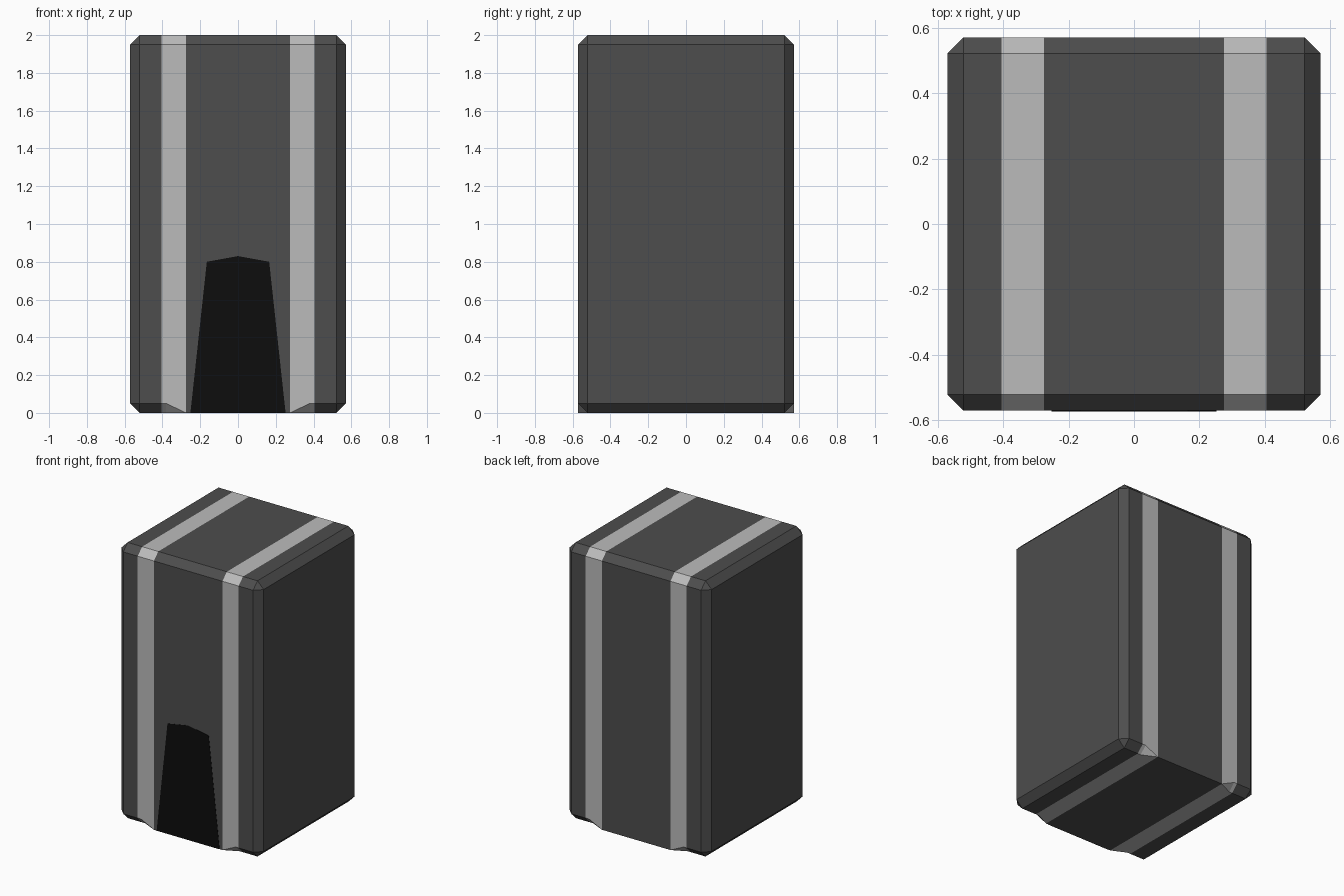
import bpy, bmesh

if "Cube" in bpy.data.objects:
    bpy.data.objects.remove(bpy.data.objects["Cube"])

H, C, TOP = 0.571, 0.05, 2.0      # half width, chamfer, height


def material(name, v):
    m = bpy.data.materials.new(name)
    m.diffuse_color = (v, v, v, 1)
    m.use_nodes = True
    m.node_tree.nodes["Principled BSDF"].inputs["Base Color"].default_value = m.diffuse_color
    return m


def finish(name, bm, mats):
    bmesh.ops.remove_doubles(bm, verts=bm.verts, dist=1e-5)
    bmesh.ops.recalc_face_normals(bm, faces=bm.faces)
    me = bpy.data.meshes.new(name)
    bm.to_mesh(me)
    bm.free()
    for m in mats:
        me.materials.append(m)
    ob = bpy.data.objects.new(name, me)
    bpy.context.collection.objects.link(ob)
    return ob


def section(bm, x, side, top, bottom):
    """Eight-point y-z loop: side = half depth, top / bottom = chamfer sizes."""
    half = [(side - bottom, 0 if side == H else C),
            (side, bottom if side == H else C),
            (side, TOP - C),
            (side - top, TOP if side == H else TOP - C)]
    pts = half + [(-y, z) for y, z in reversed(half)]
    return [bm.verts.new((x, y, z)) for y, z in pts]


dark = material("dark_grey", 0.075)
light = material("light_grey", 0.5)
black = material("black", 0.004)

# Chamfered body with two stripes; the bottom chamfer fades out towards the middle
half = [(H, H - C, 0, 0), (H - C, H, C, C), (0.405, H, C, C),
        (0.38, H, C, C), (0.275, H, C, 0)]
stations = [(-x, s, t, b) for x, s, t, b in half] + half[::-1]
bm = bmesh.new()
loops = [section(bm, *st) for st in stations]
for i in range(len(loops) - 1):
    a, b = loops[i], loops[i + 1]
    for j in range(8):
        k = (j + 1) % 8
        f = bm.faces.new((a[j], a[k], b[k], b[j]))
        f.material_index = 1 if i in (2, 3, 5, 6) else 0
bm.faces.new(loops[0])
bm.faces.new(loops[-1])
finish("striped_body", bm, [dark, light])

# Thin black doorway panel on the front
outline = [(-0.252, 0), (0.252, 0), (0.165, 0.8), (0, 0.83), (-0.165, 0.8)]
bm = bmesh.new()
f = bm.faces.new([bm.verts.new((x, -H + 0.002, z)) for x, z in outline])
ext = bmesh.ops.extrude_face_region(bm, geom=[f])
verts = [v for v in ext["geom"] if isinstance(v, bmesh.types.BMVert)]
bmesh.ops.translate(bm, verts=verts, vec=(0, -0.004, 0))
finish("doorway", bm, [black])
